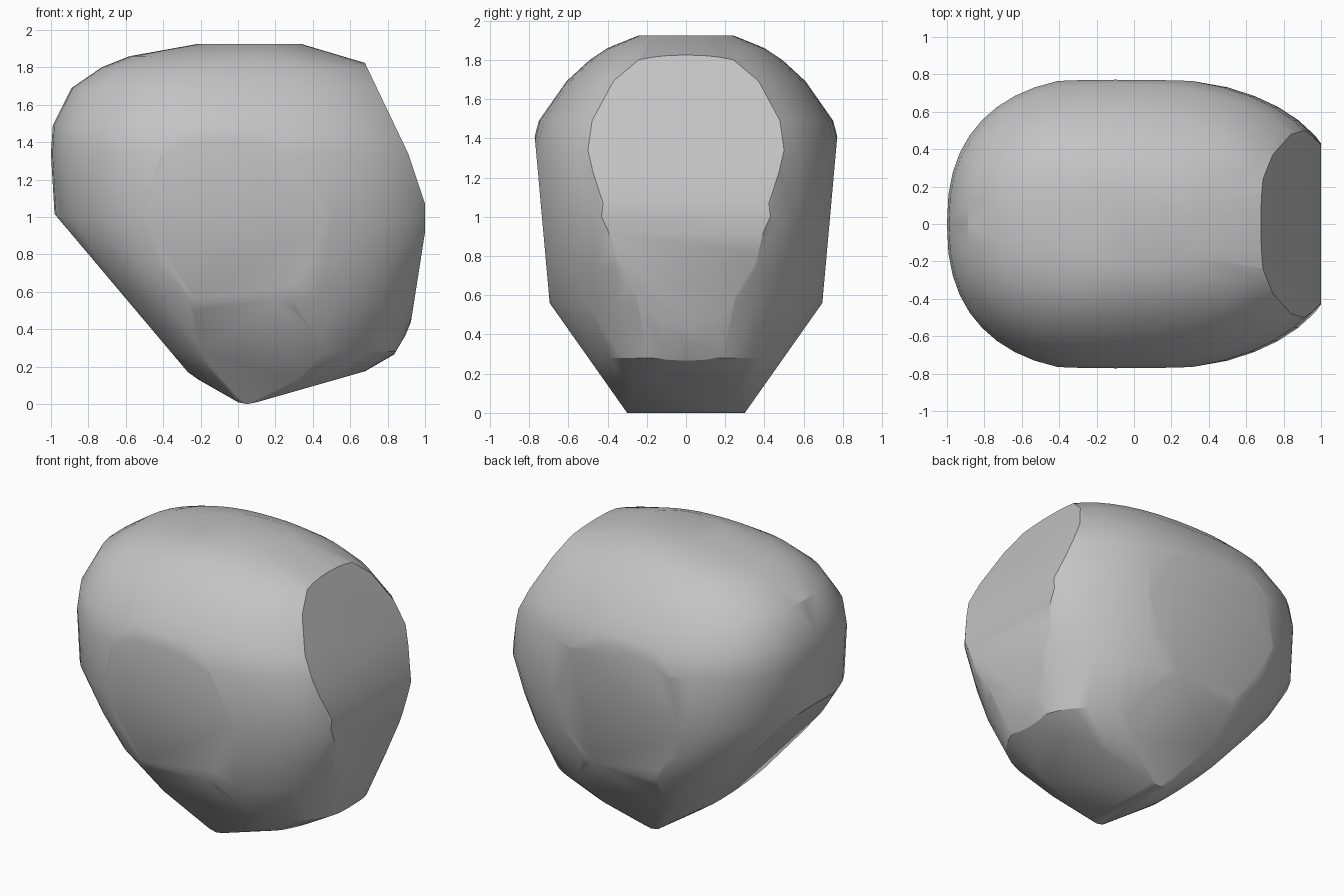
import bpy
import bmesh
import math
from mathutils import Vector

SEGMENTS = 44
CENTRE = Vector((0, 0, 1))

# Level outlines: height, right end, left end, widest x, half width
LEVELS = [
    (1.925, -0.22, 0.34, 0.05, 0.24),
    (1.86, -0.58, 0.54, -0.02, 0.40),
    (1.80, -0.73, 0.76, -0.1, 0.49),
    (1.69, -0.89, 0.88, -0.1, 0.61),
    (1.49, -0.99, 1.02, -0.1, 0.75),
    (1.34, -1.0, 1.10, -0.1, 0.79),
    (1.0, -0.98, 1.13, -0.08, 0.79),
    (0.75, -0.82, 1.05, -0.07, 0.75),
    (0.56, -0.66, 0.97, -0.06, 0.71),
    (0.28, -0.42, 0.86, 0.05, 0.55),
    (0.13, -0.21, 0.60, 0.08, 0.42),
]

# Flat cuts seen from the front, as (x, z) pairs along the outline
END_CUTS = [(0.69, 1.8), (0.91, 1.34), (1.0, 1.07), (1.0, 0.92),
            (0.92, 0.41), (0.82, 0.24), (0.73, 0.19), (0.1, 0.01)]
SLOPE_CUT = [(-0.95, 0.98), (-0.36, 0.28)]
# Flat cuts on both flanks, as (y, z) pairs
FLANK_CUTS = [(0.765, 1.34), (0.695, 0.56), (0.3, 0.0)]


def power(value, exponent):
    return math.copysign(abs(value) ** exponent, value)


def outline(z, x_min, x_max, x_mid, half_width):
    """Rounded outline with separate lengths towards each end."""
    points = []
    for i in range(SEGMENTS):
        angle = math.tau * i / SEGMENTS
        along = power(math.cos(angle), 2 / 2.4)
        across = power(math.sin(angle), 2 / 2.4)
        reach = x_max - x_mid if along > 0 else x_mid - x_min
        points.append(Vector((x_mid + along * reach, across * half_width, z)))
    return points


def hull(points):
    bm = bmesh.new()
    for p in points:
        bm.verts.new(p)
    result = bmesh.ops.convex_hull(bm, input=bm.verts[:])
    spare = {g for g in result["geom_interior"] + result["geom_unused"]
             if isinstance(g, bmesh.types.BMVert)}
    bmesh.ops.delete(bm, geom=list(spare), context='VERTS')
    return bm


def cut(bm, origin, normal):
    """Slice off everything beyond a plane and close the opening."""
    if normal.dot(origin - CENTRE) < 0:
        normal = -normal
    bmesh.ops.bisect_plane(bm, geom=bm.verts[:] + bm.edges[:] + bm.faces[:],
                           plane_co=origin, plane_no=normal, clear_outer=True)
    points = [v.co.copy() for v in bm.verts]
    bm.free()
    return hull(points)


# Rounded body with a short keel edge underneath
points = [p for level in LEVELS for p in outline(*level)]
points += [Vector((x, y, z)) for y in (-0.3, 0.3)
           for x, z in ((0.0, 0.01), (0.05, 0.0), (0.1, 0.01))]
body = hull(points)

# Flat facets at the ends
for run in (END_CUTS, SLOPE_CUT):
    for (x1, z1), (x2, z2) in zip(run, run[1:]):
        body = cut(body, Vector((x1, 0, z1)), Vector((z2 - z1, 0, x1 - x2)))

# Matching facets on the flanks
for side in (-1, 1):
    for (y1, z1), (y2, z2) in zip(FLANK_CUTS, FLANK_CUTS[1:]):
        body = cut(body, Vector((0, side * y1, z1)),
                   Vector((0, z2 - z1, side * (y1 - y2))))

# Merge flat areas into single faces
bmesh.ops.remove_doubles(body, verts=body.verts[:], dist=0.004)
bmesh.ops.dissolve_limit(body, angle_limit=math.radians(0.8),
                         verts=body.verts[:], edges=body.edges[:])
bmesh.ops.recalc_face_normals(body, faces=body.faces[:])

default_cube = bpy.data.objects.get("Cube")
if default_cube:
    bpy.data.objects.remove(default_cube, do_unlink=True)

mesh = bpy.data.meshes.new("boulder")
body.to_mesh(mesh)
body.free()
boulder = bpy.data.objects.new("boulder", mesh)
bpy.context.collection.objects.link(boulder)

# Plain stone grey
grey = bpy.data.materials.new("stone grey")
grey.use_nodes = True
colour = (0.55, 0.55, 0.55, 1)
grey.diffuse_color = colour
grey.node_tree.nodes["Principled BSDF"].inputs["Base Color"].default_value = colour
mesh.materials.append(grey)

# Soft shading with crisp facet edges
bpy.ops.object.select_all(action='DESELECT')
boulder.select_set(True)
bpy.context.view_layer.objects.active = boulder
bpy.ops.object.shade_smooth_by_angle(angle=math.radians(28))
